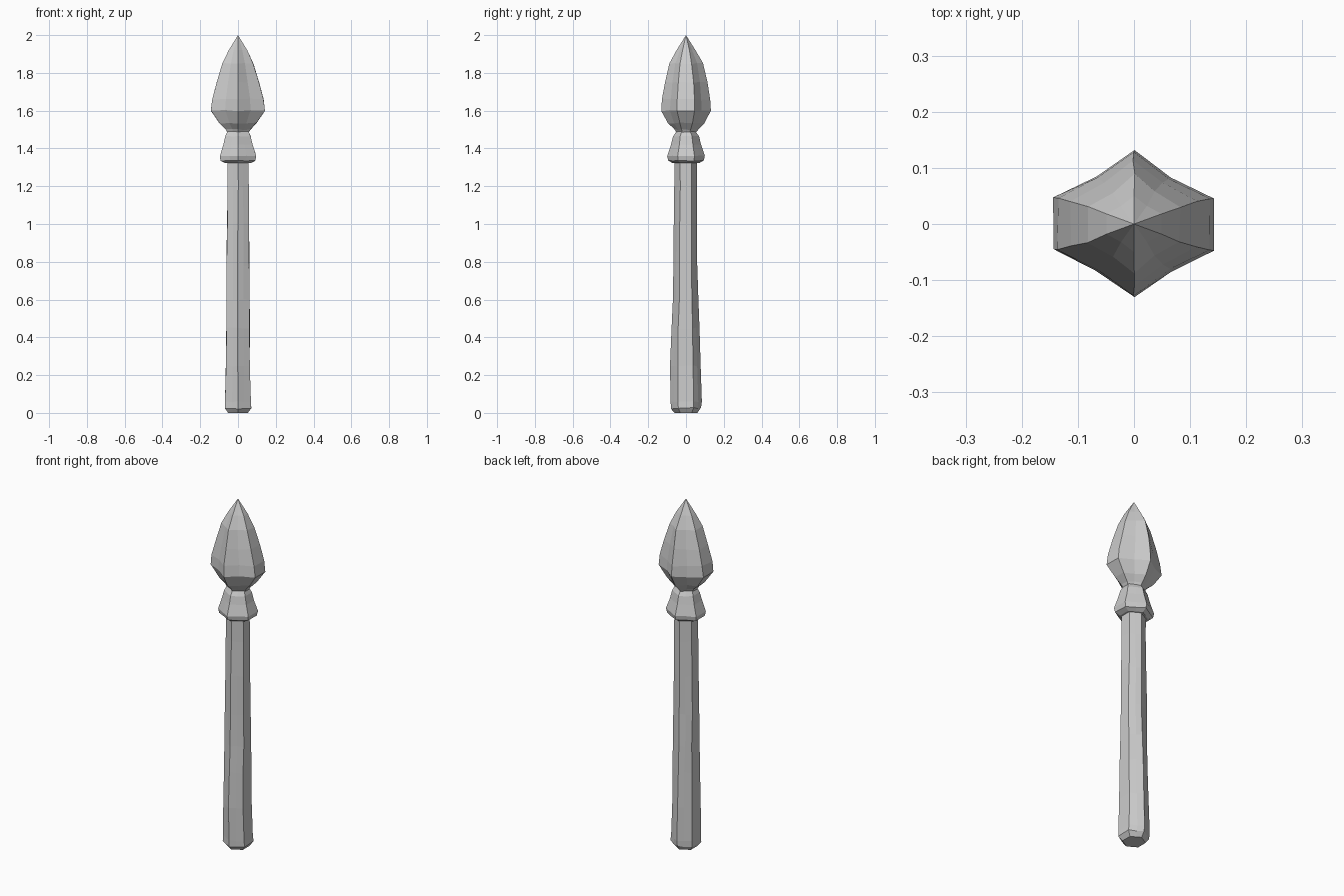
import bpy, bmesh, random

if "Cube" in bpy.data.objects:
    bpy.data.objects.remove(bpy.data.objects["Cube"])

random.seed(4)


def ring_points(hx, hy, flat, pinch):
    """Six-sided section with ridges on +-y and flat sides on +-x; pinch hollows the slanted sides."""
    fy = hy * flat
    m = (hx * 0.47, (hy + (fy - hy) * 0.47) * (1 - pinch))
    q = [(0, hy), m, (hx, fy)]
    right = q + [(x, -y) for x, y in reversed(q)]
    return right + [(-x, y) for x, y in reversed(right[1:-1])]


def loft(name, rows, flat, pinch=0.0, jitter=0.0, tip=None):
    """Skin rows of (z, half width x, half depth y, centre y) with optional pointed tip."""
    bm = bmesh.new()
    rings = []
    for i, (z, hx, hy, cy) in enumerate(rows):
        j = jitter if 0 < i < len(rows) - 1 else 0
        rings.append([bm.verts.new((x + random.uniform(-j, j), y + cy + random.uniform(-j, j),
                                    z + random.uniform(-j, j) * 2))
                      for x, y in ring_points(hx, hy, flat, pinch)])
    n = len(rings[0])
    for a, b in zip(rings, rings[1:]):
        for i in range(n):
            k = (i + 1) % n
            bm.faces.new((a[i], a[k], b[k], b[i]))
    bm.faces.new(rings[0])
    if tip is None:
        bm.faces.new(rings[-1])
    else:
        top = bm.verts.new((0, 0, tip))
        for i in range(n):
            bm.faces.new((rings[-1][i], rings[-1][(i + 1) % n], top))
    bmesh.ops.recalc_face_normals(bm, faces=bm.faces[:])
    mesh = bpy.data.meshes.new(name)
    bm.to_mesh(mesh)
    bm.free()
    obj = bpy.data.objects.new(name, mesh)
    bpy.context.collection.objects.link(obj)
    return obj


# Hand-carved shaft, thicker at the foot, with a chamfered butt
loft("shaft", [
    (0.0, 0.052, 0.06, 0), (0.025, 0.069, 0.081, 0), (0.06, 0.068, 0.083, 0),
    (0.25, 0.063, 0.081, -0.002), (0.45, 0.062, 0.075, -0.003), (0.60, 0.060, 0.068, -0.003),
    (0.78, 0.060, 0.064, -0.003), (1.0, 0.058, 0.062, -0.002), (1.2, 0.056, 0.060, -0.002),
    (1.35, 0.055, 0.060, -0.002)], flat=0.5, jitter=0.002)

# Flared collar
loft("collar", [
    (1.322, 0.066, 0.07, 0), (1.335, 0.091, 0.093, 0), (1.36, 0.096, 0.099, 0),
    (1.42, 0.077, 0.08, 0), (1.465, 0.066, 0.068, 0), (1.49, 0.056, 0.05, 0)],
    flat=0.45, jitter=0.001)

# Leaf-shaped spear head with hollowed facets
loft("spear_head", [
    (1.475, 0.052, 0.045, 0), (1.50, 0.066, 0.062, 0), (1.535, 0.098, 0.095, 0),
    (1.60, 0.143, 0.130, 0), (1.66, 0.136, 0.127, 0), (1.75, 0.112, 0.112, 0),
    (1.85, 0.081, 0.088, 0), (1.92, 0.049, 0.050, 0)],
    flat=0.36, pinch=0.08, jitter=0.002, tip=2.0)
